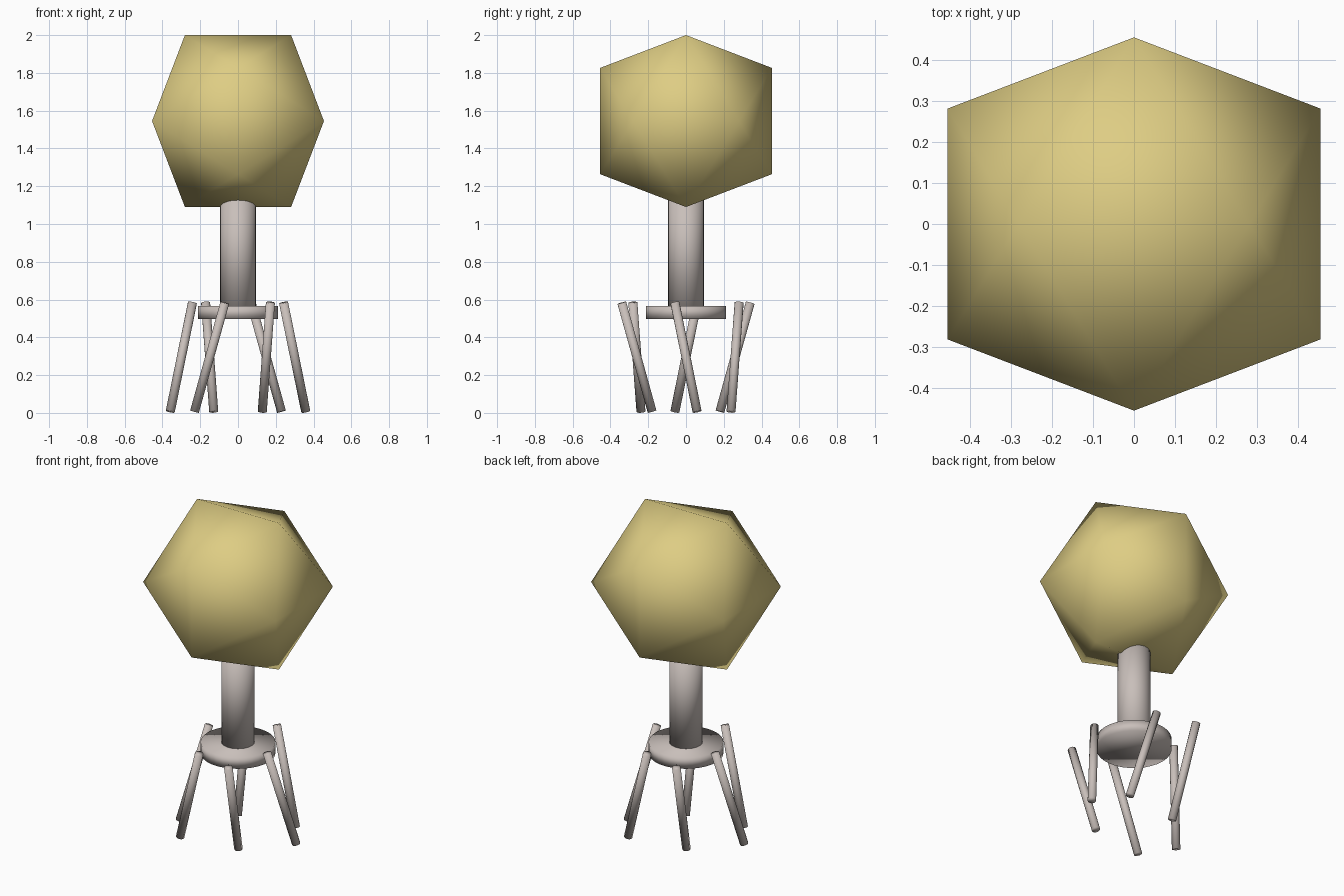
import bpy, bmesh, math
from mathutils import Vector

cube = bpy.data.objects.get("Cube")
if cube:
    bpy.data.objects.remove(cube, do_unlink=True)


def make_material(name, rgb):
    mat = bpy.data.materials.new(name)
    mat.use_nodes = True
    color = (*rgb, 1.0)
    mat.diffuse_color = color
    mat.node_tree.nodes["Principled BSDF"].inputs["Base Color"].default_value = color
    return mat


gold = make_material("gold", (0.73, 0.61, 0.23))
grey = make_material("warm grey", (0.58, 0.52, 0.49))


def add_part(name, bm, mat):
    bmesh.ops.recalc_face_normals(bm, faces=bm.faces)
    for face in bm.faces:
        face.smooth = True
    mesh = bpy.data.meshes.new(name)
    bm.to_mesh(mesh)
    bm.free()
    mesh.materials.append(mat)
    obj = bpy.data.objects.new(name, mesh)
    bpy.context.collection.objects.link(obj)
    return obj


def rod(name, start, end, radius, sides=32):
    """Capped cylinder between two points."""
    start, end = Vector(start), Vector(end)
    axis = end - start
    bm = bmesh.new()
    bmesh.ops.create_cone(bm, cap_ends=True, segments=sides, radius1=radius,
                          radius2=radius, depth=axis.length)
    obj = add_part(name, bm, grey)
    obj.rotation_mode = "QUATERNION"
    obj.rotation_quaternion = axis.to_track_quat("Z", "Y")
    obj.location = (start + end) / 2
    return obj


# Head: icosahedron resting on one edge, from three golden rectangles
LONG = 0.455
SHORT = LONG * 2 / (1 + math.sqrt(5))
bm = bmesh.new()
for a in (-SHORT, SHORT):
    for b in (-LONG, LONG):
        for corner in ((a, 0, b), (b, a, 0), (0, b, a)):
            bm.verts.new(corner)
bmesh.ops.convex_hull(bm, input=bm.verts)
head = add_part("head", bm, gold)
head.location.z = 2 - LONG

# Tail and base plate
rod("tail", (0, 0, 0.53), (0, 0, 1.2), 0.094)
rod("base_plate", (0, 0, 0.497), (0, 0, 0.567), 0.211)

# Six tilted legs in a ring, the lean turning against the ring angle
RING, LEAN = 0.3, 0.083
for i in range(6):
    angle = math.radians(60 * i)
    lean = math.radians(45) - angle
    center = Vector((math.cos(angle), math.sin(angle), 0)) * RING
    offset = Vector((math.cos(lean), math.sin(lean), 0)) * LEAN
    rod(f"leg_{i + 1}", center + offset + Vector((0, 0, 0.007)),
        center - offset + Vector((0, 0, 0.583)), 0.024, 16)
